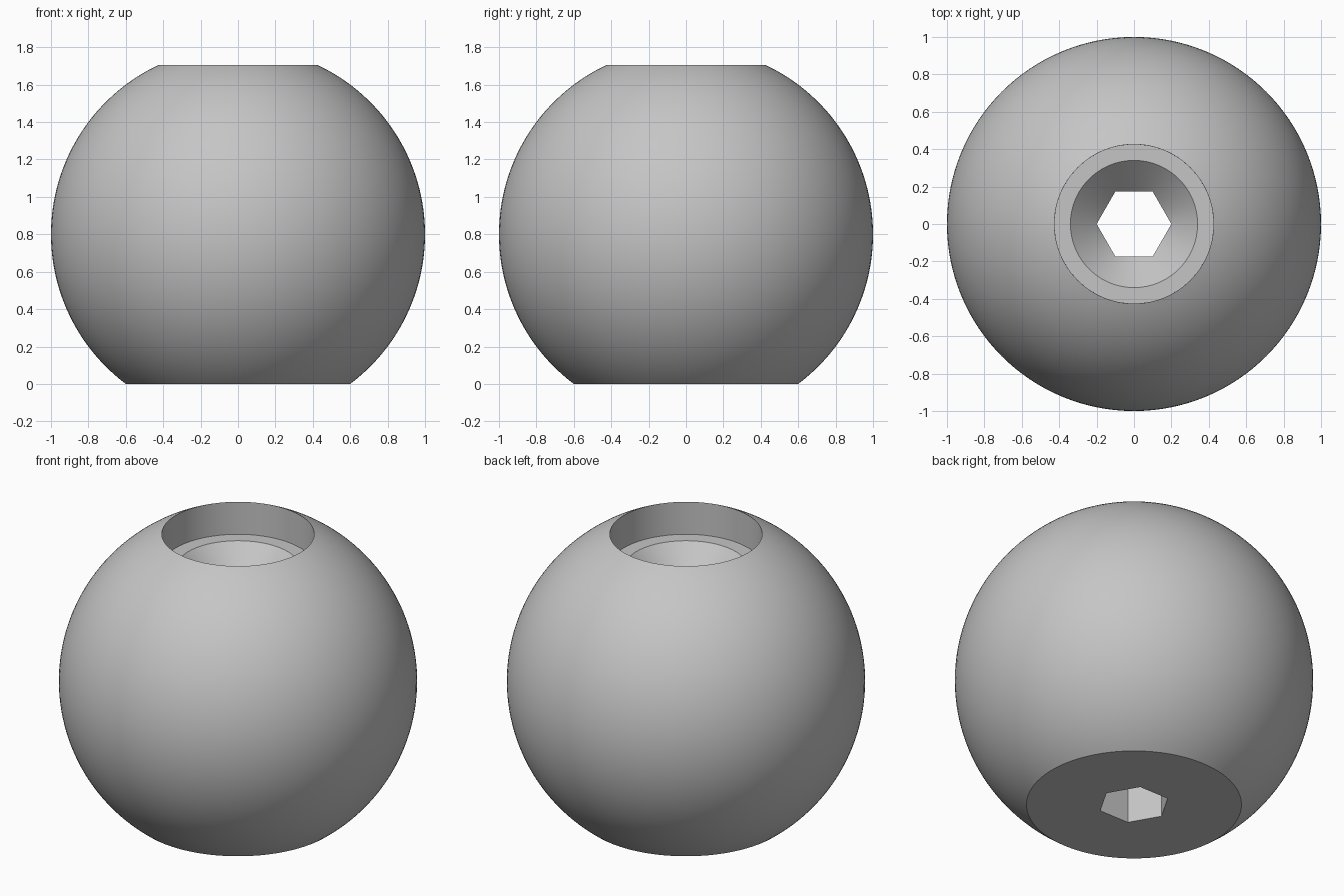
import bpy
import bmesh
from math import asin, cos, sin, pi, radians
from mathutils import Matrix, Vector

cube = bpy.data.objects.get("Cube")
if cube:
    bpy.data.objects.remove(cube, do_unlink=True)

CENTRE_Z, TOP_Z, LEDGE_Z = 0.8, 1.705, 1.505
BORE_R, SINK_R, HEX_R = 0.425, 0.34, 0.2
SEGMENTS, ARC_STEPS = 128, 56

grey = bpy.data.materials.new("plain grey")
colour = (0.56, 0.56, 0.56, 1)
grey.use_nodes = True
grey.diffuse_color = colour
grey.node_tree.nodes["Principled BSDF"].inputs["Base Color"].default_value = colour


def make_object(name, bm):
    bmesh.ops.recalc_face_normals(bm, faces=bm.faces)
    mesh = bpy.data.meshes.new(name)
    bm.to_mesh(mesh)
    bm.free()
    mesh.materials.append(grey)
    obj = bpy.data.objects.new(name, mesh)
    bpy.context.collection.objects.link(obj)
    return obj


# Ball: flat base, spherical side, straight counterbore, ledge, conical sink
low, high = asin(-CENTRE_Z), asin(TOP_Z - CENTRE_Z)
profile = [(0, 0)]
for i in range(ARC_STEPS + 1):
    a = low + (high - low) * i / ARC_STEPS
    profile.append((cos(a), CENTRE_Z + sin(a)))
profile += [(BORE_R, LEDGE_Z), (SINK_R, LEDGE_Z), (0, LEDGE_Z - SINK_R)]

bm = bmesh.new()
verts = [bm.verts.new((r, 0, z)) for r, z in profile]
edges = [bm.edges.new(pair) for pair in zip(verts, verts[1:])]
bmesh.ops.spin(bm, geom=verts + edges, cent=(0, 0, 0), axis=(0, 0, 1),
               angle=2 * pi, steps=SEGMENTS)
bmesh.ops.remove_doubles(bm, verts=bm.verts, dist=0.0001)
ball = make_object("ball_knob", bm)

# Hexagonal through hole with corners on the x axis
bm = bmesh.new()
bmesh.ops.create_circle(bm, cap_ends=True, segments=6, radius=HEX_R)
bmesh.ops.rotate(bm, verts=bm.verts, matrix=Matrix.Rotation(radians(30), 3, "Z"))
if max(v.co.x for v in bm.verts) < HEX_R - 0.001:
    bmesh.ops.rotate(bm, verts=bm.verts, matrix=Matrix.Rotation(radians(30), 3, "Z"))
bmesh.ops.translate(bm, verts=bm.verts, vec=(0, 0, -0.3))
extruded = bmesh.ops.extrude_face_region(bm, geom=bm.faces[:])["geom"]
bmesh.ops.translate(bm, vec=Vector((0, 0, 2.3)),
                    verts=[g for g in extruded if isinstance(g, bmesh.types.BMVert)])
cutter = make_object("hex_hole_cutter", bm)
cutter.hide_render = True

cut = ball.modifiers.new("hex hole", "BOOLEAN")
cut.operation = "DIFFERENCE"
cut.solver = "EXACT"
cut.object = cutter

# Apply the cut, then smooth the round faces and keep the rims sharp
for obj in bpy.context.selected_objects:
    obj.select_set(False)
bpy.context.view_layer.objects.active = ball
ball.select_set(True)
bpy.ops.object.modifier_apply(modifier=cut.name)
bpy.data.objects.remove(cutter, do_unlink=True)
bpy.ops.object.shade_smooth_by_angle(angle=radians(25))
